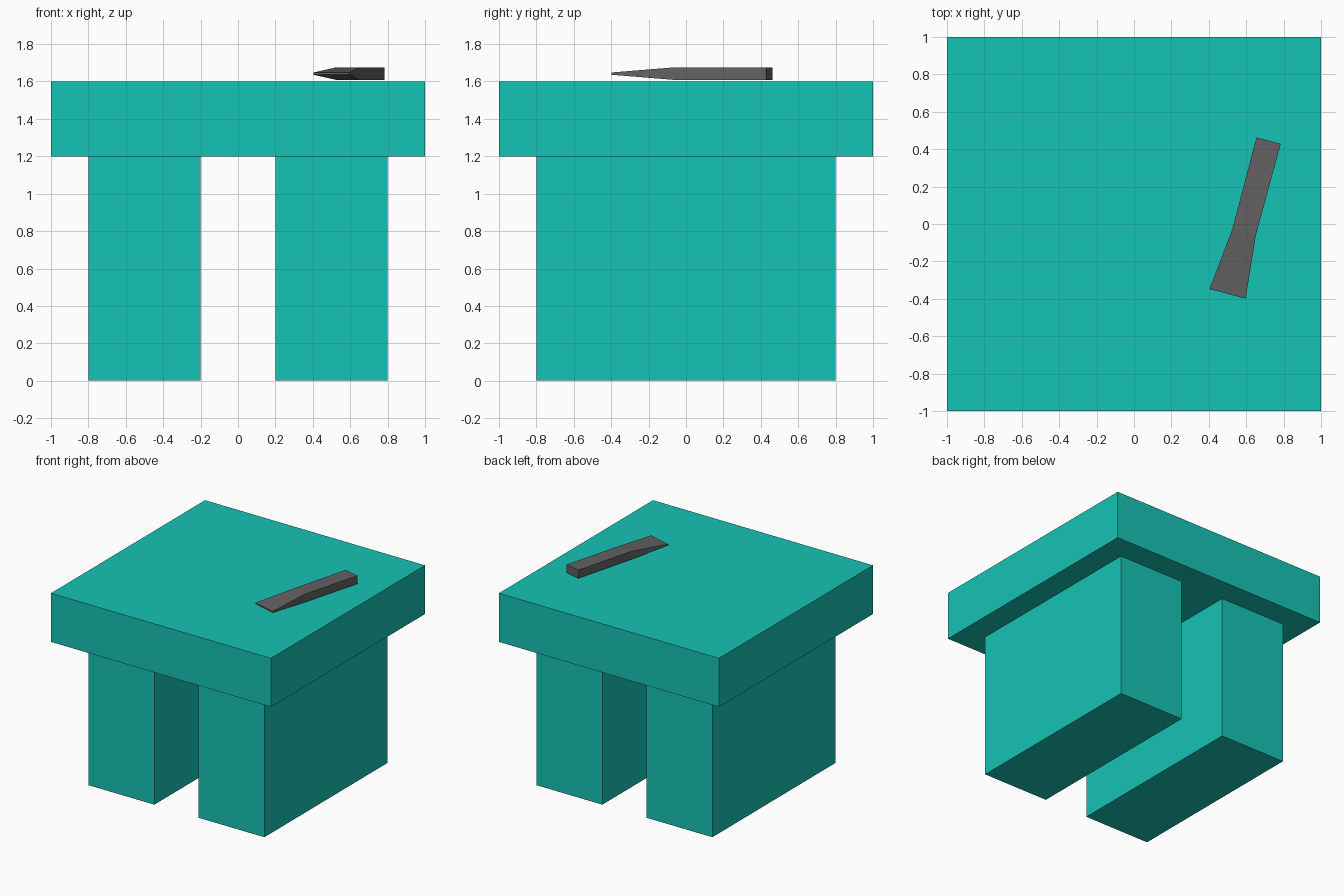
import bpy, bmesh
from math import radians
from mathutils import Matrix

if "Cube" in bpy.data.objects:
    bpy.data.objects.remove(bpy.data.objects["Cube"])


def material(name, color):
    mat = bpy.data.materials.new(name)
    mat.diffuse_color = (*color, 1)
    mat.use_nodes = True
    mat.node_tree.nodes["Principled BSDF"].inputs["Base Color"].default_value = mat.diffuse_color
    return mat


def finish(name, bm, mat):
    bmesh.ops.recalc_face_normals(bm, faces=bm.faces)
    mesh = bpy.data.meshes.new(name)
    bm.to_mesh(mesh)
    bm.free()
    mesh.materials.append(mat)
    obj = bpy.data.objects.new(name, mesh)
    bpy.context.collection.objects.link(obj)
    return obj


def box(name, size, center, mat):
    bm = bmesh.new()
    bmesh.ops.create_cube(bm, size=1, matrix=Matrix.Translation(center) @ Matrix.Diagonal((*size, 1)))
    return finish(name, bm, mat)


def loft(name, sections, mat):
    """Skin rectangular sections (y, width, height) placed along y."""
    bm = bmesh.new()
    rings = [[bm.verts.new((sx * w / 2, y, sz * h / 2))
              for sx, sz in ((-1, -1), (1, -1), (1, 1), (-1, 1))]
             for y, w, h in sections]
    for a, b in zip(rings, rings[1:]):
        for i in range(4):
            j = (i + 1) % 4
            bm.faces.new((a[i], a[j], b[j], b[i]))
    bm.faces.new(rings[0])
    bm.faces.new(rings[-1])
    return finish(name, bm, mat)


teal = material("teal", (0.008, 0.546, 0.462))
dark = material("dark_grey", (0.125, 0.12, 0.12))

# Thick square top
box("table_top", (2, 2, 0.4), (0, 0, 1.4), teal)

# Two slab legs
for side, x in (("left", -0.5), ("right", 0.5)):
    box(side + "_leg", (0.6, 1.6, 1.2), (x, 0, 0.6), teal)

# Chisel resting on top: square handle, flared and thinned blade
chisel = loft("chisel", [(-0.424, 0.2, 0.012), (-0.085, 0.13, 0.067), (0.424, 0.134, 0.067)], dark)
chisel.location = (0.61, 0.036, 1.642)
chisel.rotation_euler.z = radians(-15)
